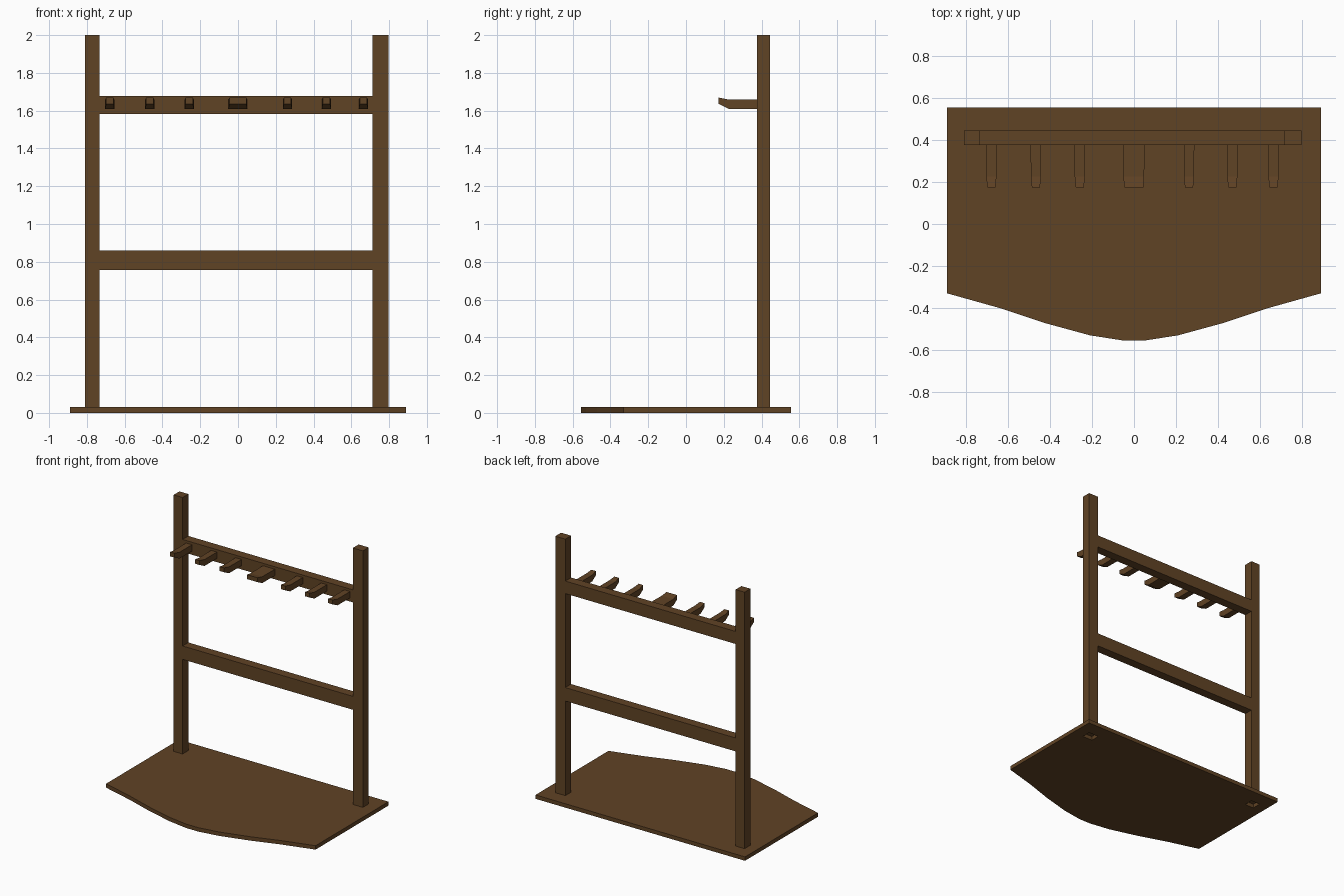
import bpy, bmesh

if "Cube" in bpy.data.objects:
    bpy.data.objects.remove(bpy.data.objects["Cube"])

wood = bpy.data.materials.new("dark_wood")
wood.diffuse_color = (0.118, 0.056, 0.018, 1)
wood.use_nodes = True
wood.node_tree.nodes["Principled BSDF"].inputs["Base Color"].default_value = wood.diffuse_color


def make(name, verts, faces):
    me = bpy.data.meshes.new(name)
    me.from_pydata(verts, [], faces)
    bm = bmesh.new()
    bm.from_mesh(me)
    bmesh.ops.recalc_face_normals(bm, faces=bm.faces)
    bm.to_mesh(me)
    bm.free()
    me.materials.append(wood)
    ob = bpy.data.objects.new(name, me)
    bpy.context.collection.objects.link(ob)
    return ob


def loft(name, rings):
    """Join rings of equal length into a closed solid."""
    n = len(rings[0])
    faces = [tuple(range(n))[::-1], tuple(range(n * (len(rings) - 1), n * len(rings)))]
    for r in range(len(rings) - 1):
        for i in range(n):
            j = (i + 1) % n
            faces.append((r * n + i, r * n + j, (r + 1) * n + j, (r + 1) * n + i))
    return make(name, [v for ring in rings for v in ring], faces)


def box(name, x0, x1, y0, y1, z0, z1):
    return loft(name, [[(x0, y0, z), (x1, y0, z), (x1, y1, z), (x0, y1, z)] for z in (z0, z1)])


Y0, Y1 = 0.376, 0.446        # front and back of the frame
BASE = 0.03                  # base thickness
posts = {"left_post": (-0.81, -0.734), "right_post": (0.713, 0.798)}

# Base board with bowed front edge
half = [(0.05, -0.555), (0.21, -0.53), (0.43, -0.47), (0.64, -0.40), (0.89, -0.33), (0.89, 0.555)]
outline = half + [(-x, y) for x, y in reversed(half)]
base = loft("base_board", [[(x, y, z) for x, y in outline] for z in (0, BASE)])

# Posts, each standing over a socket cut through the base
for name, (x0, x1) in posts.items():
    cutter = box(name + "_socket_cutter", x0, x1, Y0, Y1, -0.1, 0.1)
    cutter.hide_render = True
    cutter.hide_viewport = True
    mod = base.modifiers.new("socket", "BOOLEAN")
    mod.operation = "DIFFERENCE"
    mod.solver = "EXACT"
    mod.object = cutter
    box(name, x0, x1, Y0, Y1, BASE, 2.0)

# Cross rails
box("upper_rail", -0.734, 0.713, Y0, Y1, 1.582, 1.678)
box("lower_rail", -0.734, 0.713, Y0, Y1, 0.757, 0.86)


# Pegs: tapered towards an upturned tip
def peg(name, x, w_root, w_tip):
    stations = [(Y0 + 0.004, w_root, 1.61, 1.659),
                (0.225, w_root * 0.97, 1.61, 1.659),
                (0.173, w_tip, 1.636, 1.669)]
    loft(name, [[(x - w, y, a), (x + w, y, a), (x + w, y, b), (x - w, y, b)]
                for y, w, a, b in stations])


for i, x in enumerate((-0.679, -0.467, -0.258, 0.262, 0.468, 0.664)):
    peg(f"peg_{i + 1}", x, 0.025, 0.019)
peg("centre_peg", -0.001, 0.051, 0.045)
